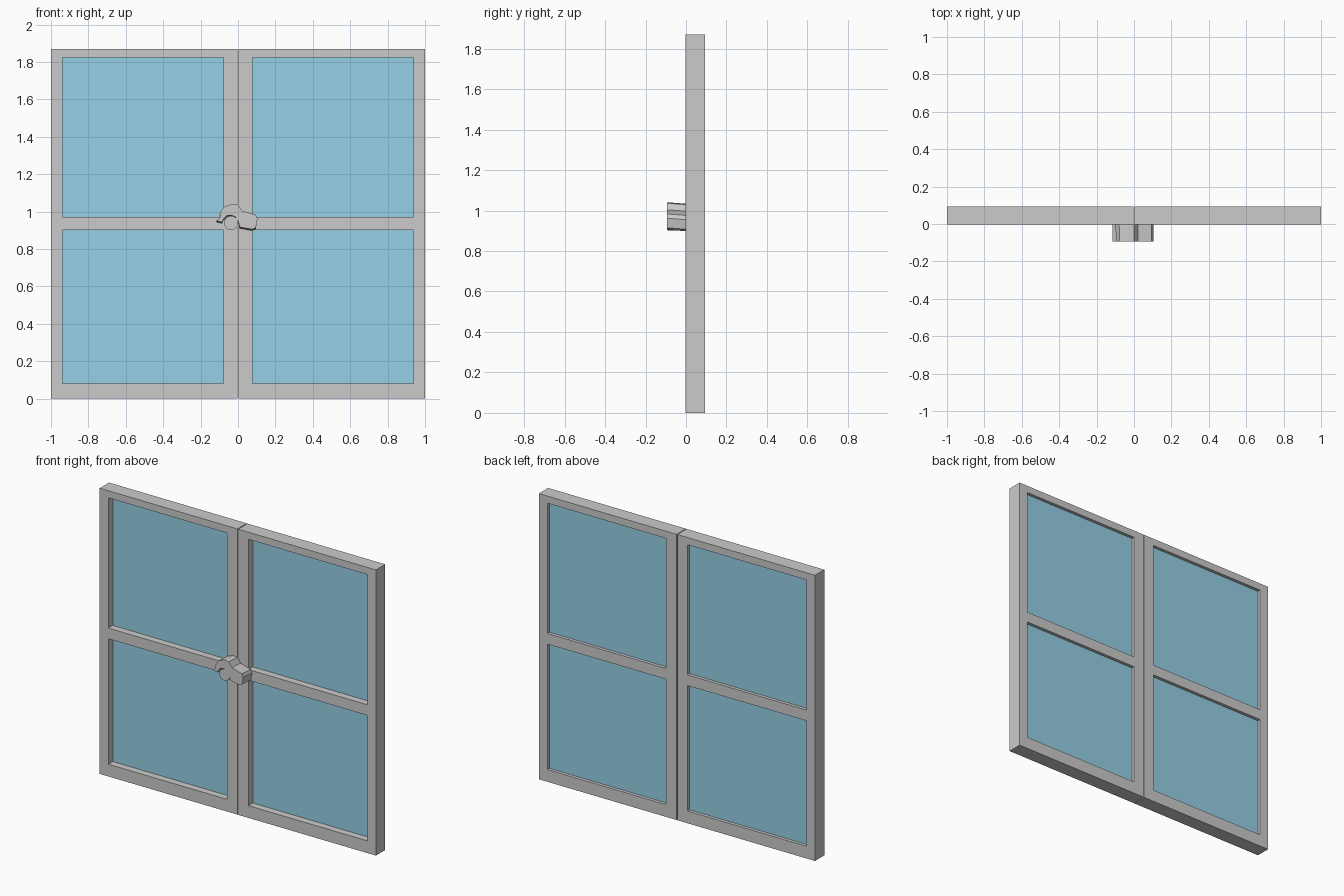
import bpy, bmesh, math

if "Cube" in bpy.data.objects:
    bpy.data.objects.remove(bpy.data.objects["Cube"])

FRONT, BACK = -0.002, 0.094          # sash depth
GLASS_F, GLASS_B = 0.044, 0.073      # pane depth
XS = [0.0025, 0.0775, 0.9375, 1.0]   # stile edges of one sash
ZS = [0.0, 0.08, 0.901, 0.971, 1.823, 1.87]  # rail edges


def finish(name, bm, mat=None):
    bmesh.ops.recalc_face_normals(bm, faces=bm.faces)
    me = bpy.data.meshes.new(name)
    bm.to_mesh(me)
    bm.free()
    ob = bpy.data.objects.new(name, me)
    bpy.context.collection.objects.link(ob)
    if mat:
        me.materials.append(mat)
    return ob


def loft(name, front, back, y0, y1, mat=None):
    """Closed solid between a front and a back outline (x, z points)."""
    bm = bmesh.new()
    a = [bm.verts.new((x, y0, z)) for x, z in front]
    b = [bm.verts.new((x, y1, z)) for x, z in back]
    bm.faces.new(a)
    bm.faces.new(b[::-1])
    n = len(a)
    for i in range(n):
        j = (i + 1) % n
        bm.faces.new((a[i], b[i], b[j], a[j]))
    return finish(name, bm, mat)


def sash(name, side):
    """One-piece frame: a grid of cells with the two openings left out."""
    bm = bmesh.new()
    v = [[bm.verts.new((side * x, FRONT, z)) for z in ZS] for x in XS]
    for i in range(len(XS) - 1):
        for k in range(len(ZS) - 1):
            if i == 1 and k in (1, 3):
                continue
            bm.faces.new((v[i][k], v[i + 1][k], v[i + 1][k + 1], v[i][k + 1]))
    ext = bmesh.ops.extrude_face_region(bm, geom=bm.faces[:], use_keep_orig=True)
    verts = [g for g in ext["geom"] if isinstance(g, bmesh.types.BMVert)]
    bmesh.ops.translate(bm, verts=verts, vec=(0, BACK - FRONT, 0))
    return finish(name, bm)


glass = bpy.data.materials.new("glass")
glass.diffuse_color = (0.3, 0.63, 0.79, 1)
glass.use_nodes = True
glass.node_tree.nodes["Principled BSDF"].inputs["Base Color"].default_value = glass.diffuse_color

# Two sashes with two panes each
for label, side in (("left", -1), ("right", 1)):
    sash(label + "_sash", side)
    for row, k in (("lower", 1), ("upper", 3)):
        xa, xb = side * XS[1], side * XS[2]
        box = [(xa, ZS[k]), (xb, ZS[k]), (xb, ZS[k + 1]), (xa, ZS[k + 1])]
        loft(f"{label}_{row}_pane", box, box, GLASS_F, GLASS_B, glass)

# Latch hook, slightly drooping towards the frame
hook = [(-0.115, 0.951), (-0.096, 0.969), (-0.097, 0.991), (-0.078, 1.023),
        (-0.035, 1.041), (0.0, 1.036), (0.022, 1.004), (0.094, 0.983),
        (0.104, 0.962), (0.096, 0.915), (0.077, 0.905), (0.01, 0.917),
        (0.002, 0.945), (-0.012, 0.971), (-0.037, 0.981), (-0.06, 0.978),
        (-0.076, 0.962), (-0.086, 0.944)]
droop = [(x - 0.001, z - 0.007) for x, z in hook]
loft("latch_hook", hook, droop, -0.094, FRONT)

# Latch pin the hook drops over
pin = [(-0.037 + 0.038 * math.cos(math.tau * i / 16),
        0.939 + 0.038 * math.sin(math.tau * i / 16)) for i in range(16)]
loft("latch_pin", pin, pin, -0.088, FRONT)
